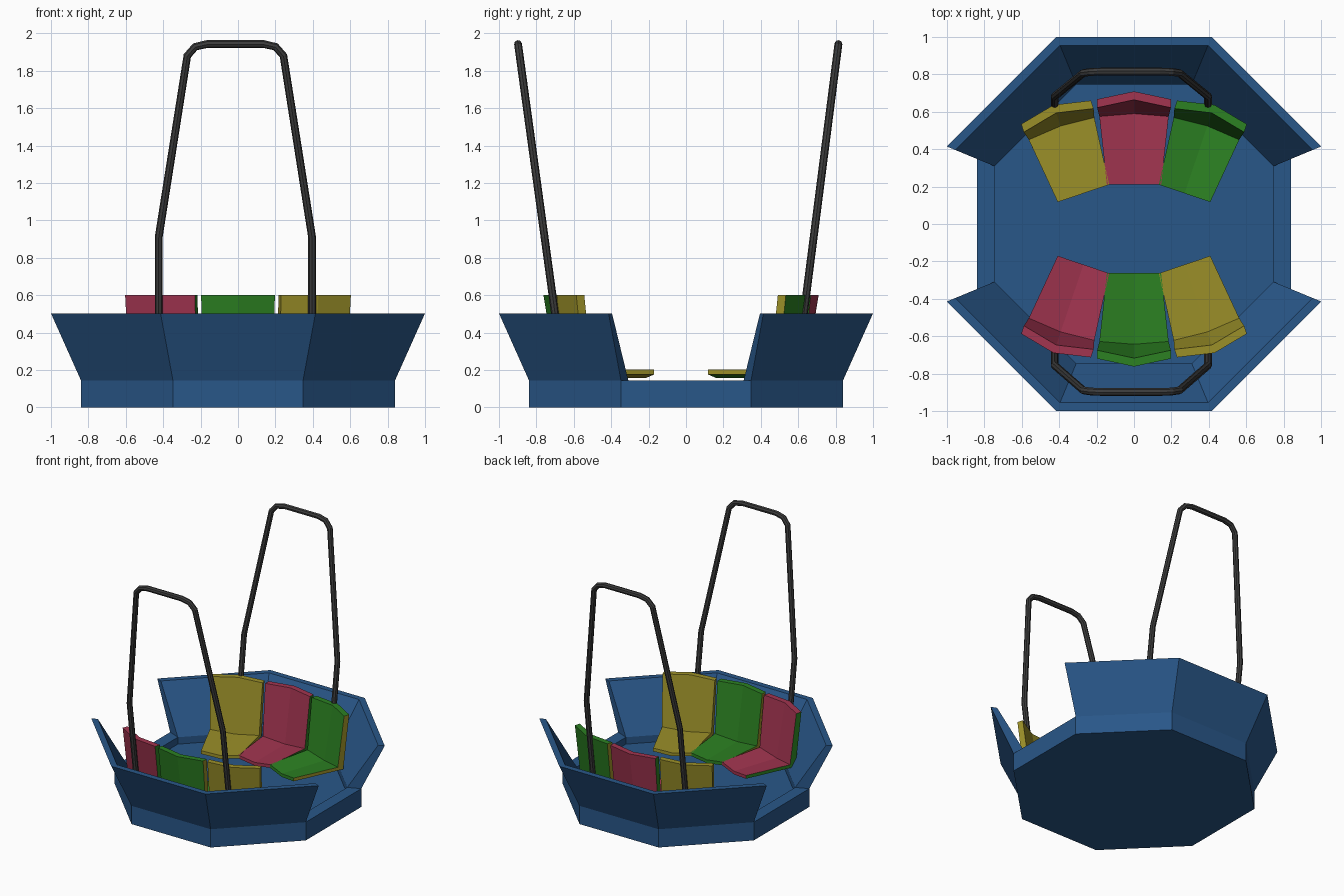
import bpy, bmesh, math
from mathutils import Matrix, Vector

if "Cube" in bpy.data.objects:
    bpy.data.objects.remove(bpy.data.objects["Cube"])


def material(name, rgb):
    m = bpy.data.materials.new(name)
    m.diffuse_color = (*rgb, 1)
    m.use_nodes = True
    m.node_tree.nodes["Principled BSDF"].inputs["Base Color"].default_value = m.diffuse_color
    return m


BLUE = material("blue", (0.022, 0.095, 0.25))
RED = material("red", (0.36, 0.035, 0.08))
GREEN = material("green", (0.025, 0.22, 0.016))
YELLOW = material("yellow", (0.33, 0.28, 0.022))
DARK = material("dark_metal", (0.045, 0.045, 0.045))


def finish(name, bm, mats):
    bmesh.ops.recalc_face_normals(bm, faces=bm.faces[:])
    me = bpy.data.meshes.new(name)
    bm.to_mesh(me)
    bm.free()
    for m in mats:
        me.materials.append(m)
    ob = bpy.data.objects.new(name, me)
    bpy.context.collection.objects.link(ob)
    return ob


def octagon_point(apothem, i, z):
    r = apothem / math.cos(math.pi / 8)
    a = math.pi / 8 + i * math.pi / 4
    return (r * math.cos(a), r * math.sin(a), z)


# Octagonal floor tray with a low rim
bm = bmesh.new()
rings = [[bm.verts.new(octagon_point(a, i, z)) for i in range(8)]
         for a, z in ((0.84, 0), (0.84, 0.145), (0.745, 0.145), (0.745, 0.09))]
for lo, hi in zip(rings, rings[1:]):
    for i in range(8):
        j = (i + 1) % 8
        bm.faces.new((lo[i], lo[j], hi[j], hi[i]))
bm.faces.new(rings[0])
bm.faces.new(rings[-1])
finish("floor_tray", bm, [BLUE])

# Flared walls, three octagon sides each, leaving side entrances
PROFILE = ((0.84, 0.145), (1.0, 0.503), (0.955, 0.503), (0.745, 0.145))
for name, first in (("back_wall", 0), ("front_wall", 4)):
    bm = bmesh.new()
    cols = [[bm.verts.new(octagon_point(a, first + k, z)) for a, z in PROFILE]
            for k in range(4)]
    for c, d in zip(cols, cols[1:]):
        for i in range(4):
            j = (i + 1) % 4
            bm.faces.new((c[i], c[j], d[j], d[i]))
    bm.faces.new(cols[0])
    bm.faces.new(cols[-1])
    finish(name, bm, [BLUE])

# Bucket seat: L profile (half width, y, z) at the sides, creased at the middle
SIDE = ((0.145, 0.21, 0.202), (0.185, 0.575, 0.202), (0.197, 0.622, 0.6),
        (0.197, 0.667, 0.6), (0.19, 0.62, 0.176), (0.145, 0.21, 0.176))
MIDDLE = ((0.21, 0.182), (0.59, 0.182), (0.664, 0.6),
          (0.709, 0.6), (0.637, 0.156), (0.21, 0.156))


def seat(name, matrix, main, edge):
    bm = bmesh.new()
    left = [bm.verts.new((-w, y, z)) for w, y, z in SIDE]
    mid = [bm.verts.new((0, y, z)) for y, z in MIDDLE]
    right = [bm.verts.new((w, y, z)) for w, y, z in SIDE]
    for c, d in ((left, mid), (mid, right)):
        for i in range(6):
            j = (i + 1) % 6
            bm.faces.new((c[i], c[j], d[j], d[i]))
    for c in (left, right):
        for idx in ((0, 1, 4, 5), (1, 2, 3, 4)):
            bm.faces.new([c[i] for i in idx]).material_index = 1
    bm.transform(matrix)
    finish(name, bm, [main, edge])


BENCHES = (("back", 0.0, 0.0, ((YELLOW, YELLOW), (RED, GREEN), (GREEN, YELLOW))),
           ("front", math.pi, -0.053, ((YELLOW, YELLOW), (GREEN, YELLOW), (RED, GREEN))))
for bench, turn, shift, colours in BENCHES:
    base = Matrix.Translation((0, shift, 0)) @ Matrix.Rotation(turn, 4, 'Z')
    for k, (main, edge) in zip((-1, 0, 1), colours):
        local = (Matrix.Translation((0.203 * k, -0.035 * abs(k), 0))
                 @ Matrix.Rotation(math.radians(-18.7 * k), 4, 'Z'))
        seat(f"{bench}_seat_{k + 2}", base @ local, main, edge)

# Leaning hoop rails
HALF = ((0.41, 0.09), (0.41, 0.91), (0.257, 1.88), (0.215, 1.928), (0.15, 1.943))
PATH = [(-x, z) for x, z in HALF] + [(x, z) for x, z in reversed(HALF)]
for name, sign, y_low, y_high in (("back_rail", 1, 0.63, 0.815),
                                  ("front_rail", -1, 0.70, 0.898)):
    cu = bpy.data.curves.new(name, 'CURVE')
    cu.dimensions = '3D'
    cu.bevel_depth = 0.021
    cu.bevel_resolution = 2
    cu.use_fill_caps = True
    sp = cu.splines.new('POLY')
    sp.points.add(len(PATH) - 1)
    for p, (x, z) in zip(sp.points, PATH):
        y = y_low + (y_high - y_low) * (z - 0.5) / 1.443
        p.co = (x - 0.014, sign * y, z, 1)
    sp.use_smooth = False
    cu.materials.append(DARK)
    bpy.context.collection.objects.link(bpy.data.objects.new(name, cu))
